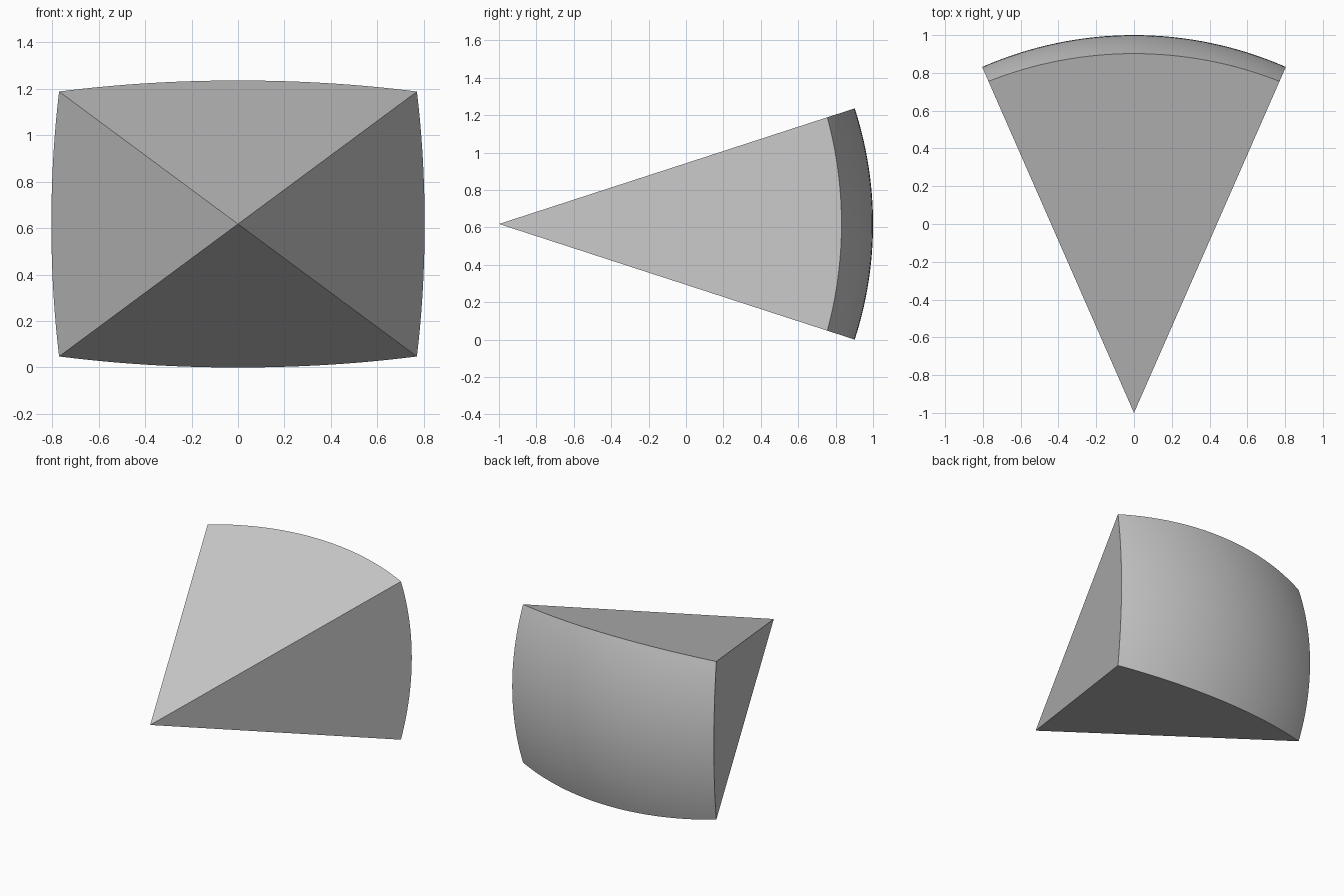
import bpy
import bmesh
from math import radians, tan, sin
from mathutils import Vector

cube = bpy.data.objects.get("Cube")
if cube:
    bpy.data.objects.remove(cube, do_unlink=True)

RADIUS = 2.0
HALF_WIDTH = radians(23.7)
HALF_HEIGHT = radians(18)
STEPS = 32
APEX = Vector((0, -1, RADIUS * sin(HALF_HEIGHT)))

grey = bpy.data.materials.new("plain_grey")
grey.use_nodes = True
colour = (0.6, 0.6, 0.6, 1)
grey.diffuse_color = colour
grey.node_tree.nodes["Principled BSDF"].inputs["Base Color"].default_value = colour


def on_sphere(i, j):
    """Point of the curved back, from two angles measured at the apex."""
    a = HALF_WIDTH * (2 * i / STEPS - 1)
    b = HALF_HEIGHT * (2 * j / STEPS - 1)
    return APEX + RADIUS * Vector((tan(a), 1, tan(b))).normalized()


bm = bmesh.new()

# Curved back: a smooth patch of a sphere centred on the apex
grid = [[bm.verts.new(on_sphere(i, j)) for j in range(STEPS + 1)]
        for i in range(STEPS + 1)]
for i in range(STEPS):
    for j in range(STEPS):
        face = bm.faces.new((grid[i][j], grid[i][j + 1],
                             grid[i + 1][j + 1], grid[i + 1][j]))
        face.smooth = True

# Four flat sides running from the apex to the rim of the patch
tip = bm.verts.new(APEX)
rims = (grid[0], grid[-1], [c[0] for c in grid], [c[-1] for c in grid])
for rim in rims:
    bm.faces.new([tip] + rim)

bmesh.ops.recalc_face_normals(bm, faces=bm.faces)

# Sharp edges wherever two of the five surfaces meet
for edge in bm.edges:
    edge.smooth = edge.calc_face_angle(0) < radians(30)

mesh = bpy.data.meshes.new("spherical_pyramid")
bm.to_mesh(mesh)
bm.free()
mesh.materials.append(grey)
pyramid = bpy.data.objects.new("spherical_pyramid", mesh)
bpy.context.collection.objects.link(pyramid)
